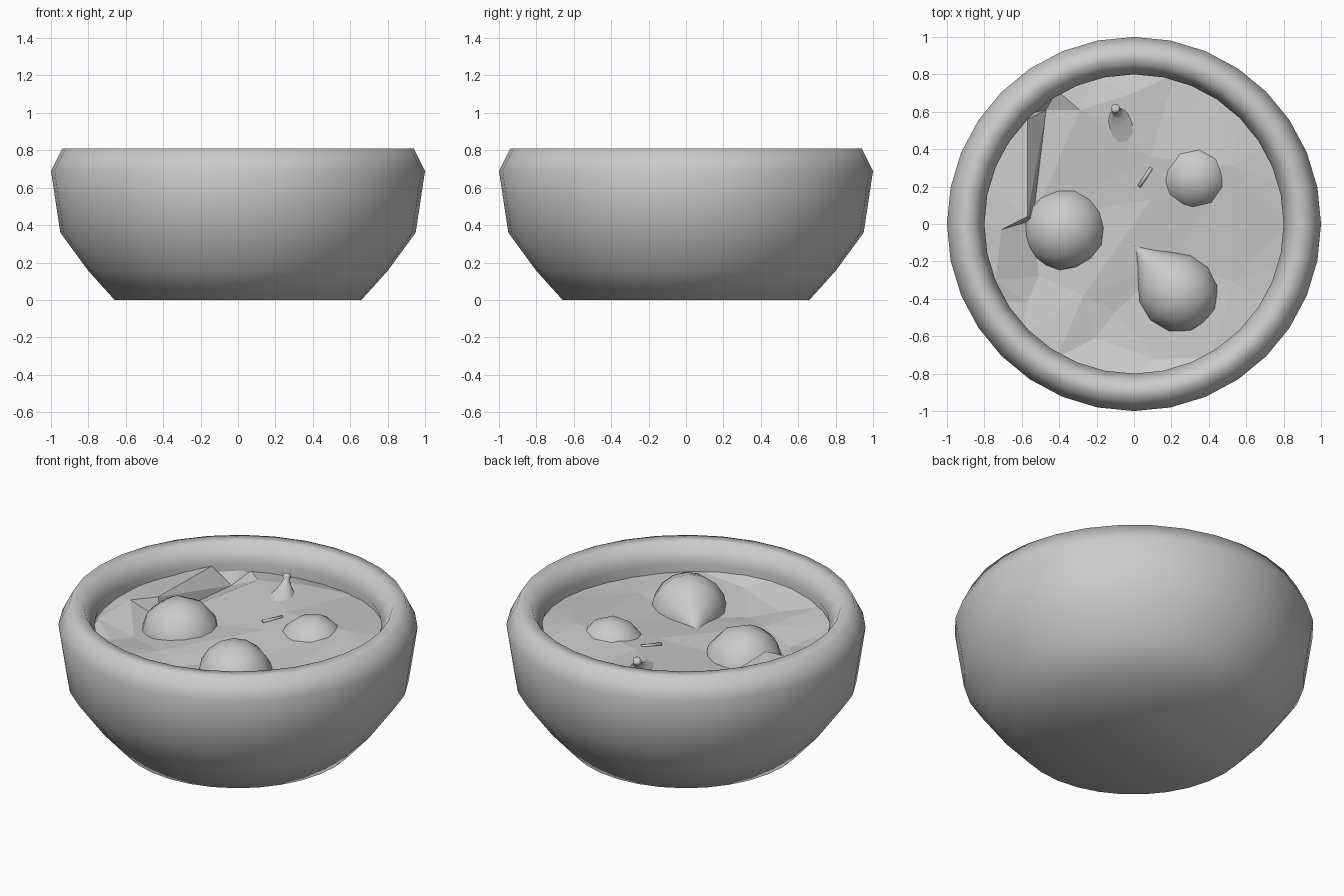
import bpy, bmesh, math
from mathutils import Vector
from mathutils.geometry import delaunay_2d_cdt

if "Cube" in bpy.data.objects:
    bpy.data.objects.remove(bpy.data.objects["Cube"])


def make_object(name, verts, faces, smooth):
    mesh = bpy.data.meshes.new(name)
    mesh.from_pydata(verts, [], faces)
    bm = bmesh.new()
    bm.from_mesh(mesh)
    bmesh.ops.remove_doubles(bm, verts=bm.verts, dist=1e-5)
    bmesh.ops.recalc_face_normals(bm, faces=bm.faces)
    for f in bm.faces:
        f.smooth = smooth
    bm.to_mesh(mesh)
    bm.free()
    obj = bpy.data.objects.new(name, mesh)
    bpy.context.collection.objects.link(obj)
    return obj


def lathe(name, profile, sides):
    """Revolve (radius, height) points around z."""
    verts, faces = [], []
    for r, z in profile:
        for i in range(sides):
            a = 2 * math.pi * i / sides
            verts.append((r * math.cos(a), r * math.sin(a), z))
    for k in range(len(profile) - 1):
        for i in range(sides):
            j = (i + 1) % sides
            faces.append((k * sides + i, k * sides + j,
                          (k + 1) * sides + j, (k + 1) * sides + i))
    return make_object(name, verts, faces, True)


def aim(obj, loc, axis):
    obj.location = loc
    obj.rotation_mode = 'QUATERNION'
    obj.rotation_quaternion = Vector(axis).to_track_quat('Z', 'Y')


# Thick-rimmed bowl with hollow inside
lathe("bowl", [(0, 0), (0.66, 0), (0.80, 0.155), (0.95, 0.36), (1.0, 0.69),
               (0.94, 0.81), (0.86, 0.81), (0.80, 0.70), (0.83, 0.60),
               (0.78, 0.38), (0.60, 0.20), (0, 0.18)], 32)

# Faceted filling: uneven surface with a few hard creases
pts = [(-.27, -.38, .61), (.09, .13, .64), (.52, .31, .68), (.20, -.20, .61),
       (-.10, -.47, .59), (-.57, -.42, .61), (-.51, -.28, .59), (-.74, -.30, .65),
       (-.57, .04, .70), (-.71, -.03, .67), (-.57, .56, .69), (-.46, .68, .66),
       (-.47, .61, .58), (-.29, .61, .66), (-.03, .69, .67), (.09, .36, .66),
       (.53, -.31, .63), (-.21, -.61, .60), (.11, -.72, .62), (-.54, .02, .58)]
edges = [(0, 1), (1, 2), (2, 3), (3, 4), (4, 0), (0, 5), (5, 6), (6, 7), (8, 10),
         (10, 12), (12, 19), (12, 13), (13, 14), (14, 15), (15, 1), (8, 9)]
for i in range(24):
    a = 2 * math.pi * i / 24
    pts.append((.825 * math.cos(a), .825 * math.sin(a), .645 + .015 * math.sin(a * 3)))
v2, _, tris, orig, _, _ = delaunay_2d_cdt([Vector(p[:2]) for p in pts], edges, [], 0, 1e-5)
filling = [(v.x, v.y, pts[o[0]][2] if o else .62) for v, o in zip(v2, orig)]
make_object("filling", filling, tris, False)

# Pear-shaped fruits, half sunk, each with a small knobbed stem
FRUIT = [(0, -1), (.5, -.87), (.87, -.5), (1, 0), (.88, .5), (.58, .88), (.32, 1.18),
         (.17, 1.4), (.09, 1.58), (.12, 1.63), (.11, 1.74), (0, 1.74)]
fruits = [((-.37, -.03, .54), .225, (.5, .25, -1)),
          ((.24, -.37, .58), .215, (-.24, .26, .02)),
          ((.33, .25, .55), .19, (-1, -.2, -.5)),
          ((-.04, .45, .45), .20, (-.06, .17, .29))]
for n, (loc, radius, axis) in enumerate(fruits, 1):
    fruit = lathe(f"fruit_{n}", FRUIT, 16)
    fruit.scale = (radius,) * 3
    aim(fruit, loc, axis)

# Loose stick poking out of the filling
stick = lathe("loose_stem", [(0, -.06), (.01, -.06), (.01, .06), (0, .06)], 6)
aim(stick, (.06, .25, .65), (.55, .85, .05))
